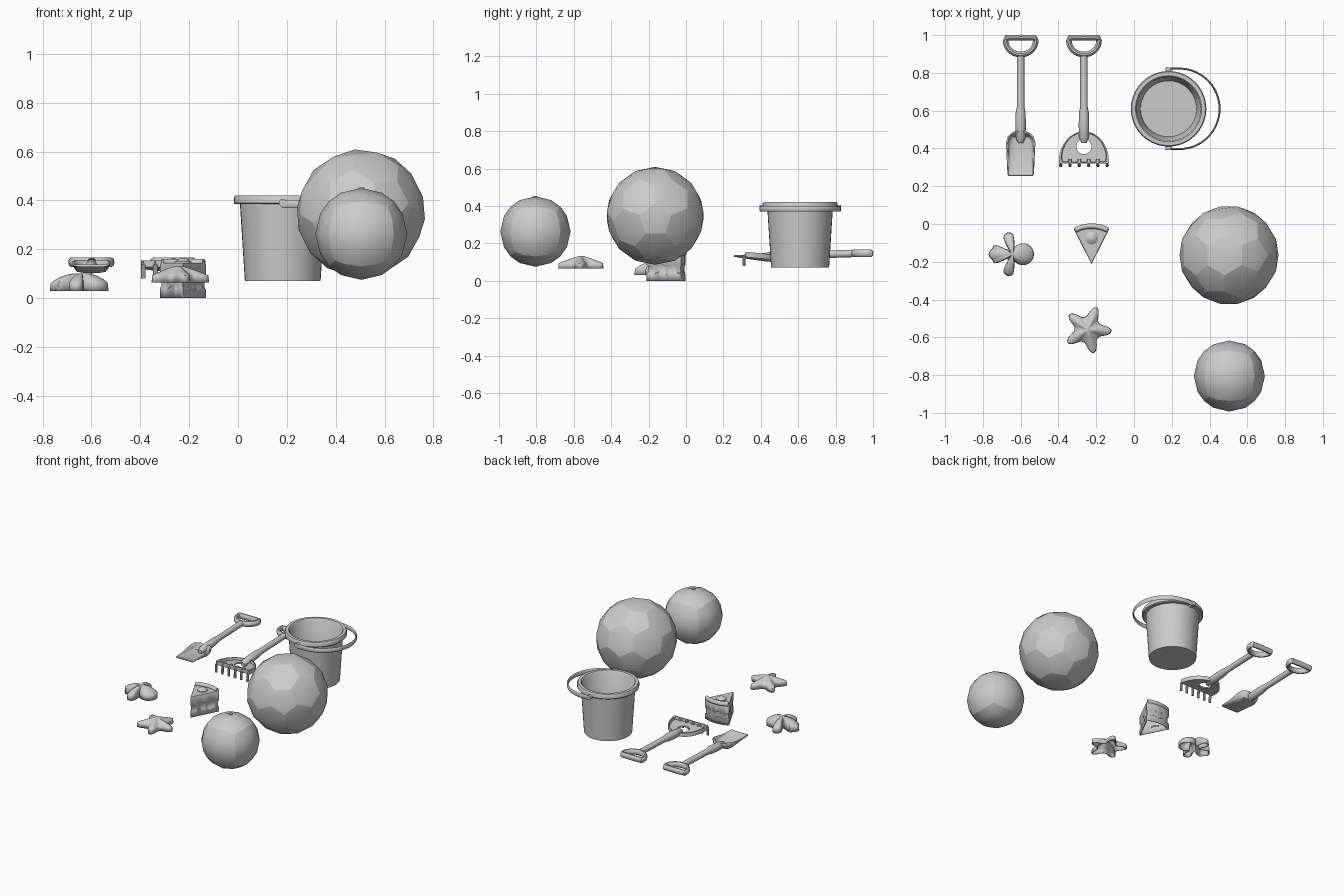
import bpy, bmesh, math
from math import sin, cos, pi, sqrt, radians
from mathutils import Matrix, Vector

cube = bpy.data.objects.get("Cube")
if cube:
    bpy.data.objects.remove(cube, do_unlink=True)

grey = bpy.data.materials.new("plain_grey")
grey.use_nodes = True
grey.diffuse_color = (0.6, 0.6, 0.6, 1)
grey.node_tree.nodes["Principled BSDF"].inputs["Base Color"].default_value = (0.6, 0.6, 0.6, 1)


def finish(name, bm, angle=40, thick=0):
    bmesh.ops.recalc_face_normals(bm, faces=bm.faces)
    me = bpy.data.meshes.new(name)
    bm.to_mesh(me)
    bm.free()
    me.materials.append(grey)
    ob = bpy.data.objects.new(name, me)
    bpy.context.collection.objects.link(ob)
    if thick:
        mod = ob.modifiers.new("thickness", 'SOLIDIFY')
        mod.thickness = thick
        mod.offset = -1
    if angle:
        bpy.ops.object.select_all(action='DESELECT')
        ob.select_set(True)
        bpy.context.view_layer.objects.active = ob
        bpy.ops.object.shade_smooth_by_angle(angle=radians(angle))
    return ob


def skin(name, rings, closed=True, cap0=False, cap1=False, loop=False, angle=40, thick=0):
    """Join rows of points into one surface."""
    bm = bmesh.new()
    rows = [[bm.verts.new(p) for p in r] for r in rings]
    n = len(rows[0])
    pairs = list(zip(rows, rows[1:])) + ([(rows[-1], rows[0])] if loop else [])
    for a, b in pairs:
        for i in range(n if closed else n - 1):
            j = (i + 1) % n
            bm.faces.new((a[i], a[j], b[j], b[i]))
    if cap0:
        bm.faces.new(rows[0])
    if cap1:
        bm.faces.new(rows[-1])
    return finish(name, bm, angle, thick)


def circle(cx, cy, z, r, n=40):
    return [(cx + r * cos(2 * pi * i / n), cy + r * sin(2 * pi * i / n), z) for i in range(n)]


def tube(name, pts, rx, rz, closed=False, n=10):
    """Sweep an oval section along a path."""
    rings = []
    m = len(pts)
    pts = [Vector(p) for p in pts]
    for i, p in enumerate(pts):
        a = pts[(i - 1) % m] if closed or i else p
        b = pts[(i + 1) % m] if closed or i < m - 1 else p
        t = (b - a).normalized()
        side = t.cross(Vector((0, 0, 1)))
        side = side.normalized() if side.length > 0.2 else Vector((1, 0, 0))
        up = side.cross(t)
        rings.append([p + side * rx * cos(2 * pi * k / n) + up * rz * sin(2 * pi * k / n) for k in range(n)])
    return skin(name, rings, cap0=not closed, cap1=not closed, loop=closed)


# Large panelled ball: truncated icosahedron with sharp seams
bm = bmesh.new()
bmesh.ops.create_icosphere(bm, subdivisions=1, radius=1)
bmesh.ops.bevel(bm, geom=bm.verts[:], offset=33.33, offset_type='PERCENT', affect='VERTICES', segments=1)


def round_ball(bm, radius, centre, turn):
    for v in bm.verts:
        v.co = v.co.normalized() * radius
    for f in bm.faces:
        f.smooth = True
    bm.transform(Matrix.Translation(centre) @ turn)


for e in bm.edges:
    e.smooth = False
bmesh.ops.poke(bm, faces=bm.faces[:])
round_ball(bm, 0.263, (0.503, -0.165, 0.347), Matrix.Rotation(radians(31.72), 4, 'Y'))
finish("large_ball", bm, angle=0)

# Small ball: six rounded panels
bm = bmesh.new()
bmesh.ops.create_cube(bm, size=2)
for e in bm.edges:
    e.smooth = False
bmesh.ops.subdivide_edges(bm, edges=bm.edges[:], cuts=3, use_grid_fill=True)
for e in bm.edges:
    on_seam = all(sum(abs(c) > 0.99 for c in v.co) >= 2 for v in e.verts)
    e.smooth = not on_seam
round_ball(bm, 0.188, (0.505, -0.805, 0.263), Matrix.Identity(4))
finish("small_ball", bm, angle=0)
skin("ball_valve", [circle(0.505, -0.805, z, 0.012, 12) for z in (0.44, 0.453)], cap1=True)

# Bucket: outside, rolled rim, inside, floor
BX, BY = 0.183, 0.61
profile = [(0.155, 0.07), (0.175, 0.385), (0.195, 0.385), (0.2, 0.39), (0.2, 0.412),
           (0.195, 0.42), (0.175, 0.42), (0.168, 0.412), (0.148, 0.08)]
skin("bucket", [circle(BX, BY, z, r) for r, z in profile], cap0=True, cap1=True)

# Bucket handle folded down to one side, with pivots
arc = [(0.24 + 0.213 * cos(a), BY + 0.213 * sin(a), 0.385)
       for a in [radians(-90 + 6 * i) for i in range(31)]]
path = [(BX, arc[0][1], 0.385)] + arc + [(BX, arc[-1][1], 0.385)]
tube("bucket_handle", path, 0.005, 0.016, n=8)
for s in (-1, 1):
    tube("handle_pivot", [(BX, BY + s * 0.18, 0.39), (BX, BY + s * 0.218, 0.39)], 0.016, 0.016, n=12)


# Shared shaft and D grip of the two tools
def tool_handle(name, x):
    rows = [(0.43, 0.014, 0.122), (0.455, 0.025, 0.125), (0.52, 0.028, 0.13), (0.59, 0.026, 0.135),
            (0.62, 0.02, 0.137), (0.89, 0.02, 0.146)]
    skin(name + "_shaft", [[(x + r * cos(a), y, z + r * sin(a)) for a in [2 * pi * k / 12 for k in range(12)]]
                           for y, r, z in rows], cap0=True, cap1=True)
    bow = [(x + 0.08 * cos(a), 0.972 + 0.075 * sin(a), 0.147) for a in [pi + pi * i / 14 for i in range(15)]]
    bar = [(x + 0.078, 0.985, 0.147), (x, 0.987, 0.147), (x - 0.078, 0.985, 0.147)]
    tube(name + "_grip", bow + bar, 0.015, 0.02, closed=True)


SX, RX = -0.6, -0.225 - 0.04
tool_handle("shovel", SX)
tool_handle("rake", RX)

# Shovel scoop: sides rise toward the back
us = [-1, -0.96, -0.88, -0.75, -0.4, 0, 0.4, 0.75, 0.88, 0.96, 1]
scoop = []
for y, w, floor, wall in [(0.255, 0.064, 0.13, 0), (0.263, 0.07, 0.127, 0.004), (0.35, 0.074, 0.114, 0.022),
                          (0.43, 0.078, 0.103, 0.045), (0.465, 0.068, 0.105, 0.05),
                          (0.482, 0.05, 0.125, 0.03), (0.492, 0.03, 0.15, 0.004)]:
    scoop.append([(SX + u * w, y, floor + wall * abs(u) ** 8) for u in us])
skin("shovel_scoop", scoop, closed=False, thick=0.008)


# Rake head: half-round plate with hole and raised lip
def rake_ring(k, lift):
    pts = []
    for i in range(48):
        a = 2 * pi * i / 48
        inner = Vector((0.04 * cos(a), 0.41 + 0.04 * sin(a)))
        outer = Vector((0.132 * cos(a), 0.335 + 0.155 * max(sin(a), -0.1)))
        p = inner.lerp(outer, k)
        pts.append((RX + p.x, p.y, 0.128 - 0.1 * (p.y - 0.31) + lift))
    return pts


skin("rake_head", [rake_ring(k, z) for k, z in [(0, 0), (1, 0), (1, 0.028), (0.88, 0.028), (0.84, 0.01), (0, 0.01)]],
     loop=True)
for i in range(6):
    x = RX - 0.123 + i * 0.0492
    tube("rake_tine", [(x, 0.345, 0.146), (x, 0.322, 0.146), (x, 0.312, 0.135), (x, 0.309, 0.08)], 0.009, 0.008, n=8)


# Hollow sand moulds: domed shells over a polar outline
def mould(name, cx, cy, radii, z0, edge, height, power):
    n = len(radii)
    rings = []
    for t, z in [(1, z0), (0.98, z0 + edge)] + [(t, None) for t in (0.93, 0.82, 0.68, 0.5, 0.3, 0.1)]:
        z = z0 + edge + height * (1 - t ** power) if z is None else z
        rings.append([(cx + t * r * cos(2 * pi * i / n), cy + t * r * sin(2 * pi * i / n), z)
                      for i, r in enumerate(radii)])
    skin(name, rings, cap1=True, angle=50, thick=0.006)


star = [0.07 + 0.057 * ((1 + cos(5 * (2 * pi * i / 80 + 0.06))) / 2) ** 1.6 for i in range(80)]
mould("star_mould", -0.245, -0.56, star, 0.065, 0.028, 0.042, 1.2)

# Creature mould: outline of round head, two fins and a lobed tail
lobes = [(0.052, 0, 0.058), (0, 0, 0.04), (-0.1, 0, 0.03)]
for s in (-1, 1):
    lobes += [(-0.022, s * 0.085, 0.031), (-0.088, s * 0.032, 0.02)]


def reach(a):
    best = 0.035
    for x, y, r in lobes:
        along, off = x * cos(a) + y * sin(a), x * sin(a) - y * cos(a)
        if abs(off) < r:
            best = max(best, along + sqrt(r * r - off * off))
    return best


raw = [reach(2 * pi * i / 96) for i in range(96)]
creature = [(raw[i - 1] + 2 * raw[i] + raw[(i + 1) % 96]) / 4 for i in range(96)]
mould("creature_mould", -0.64, -0.16, creature, 0.03, 0.03, 0.042, 2.5)

# Cake slice mould: wedge with wavy layers, hollow below
tip, A = Vector((-0.225, -0.212)), radians(27)
back = [tip + 0.208 * Vector((sin(-A + 2 * A * i / 12), cos(-A + 2 * A * i / 12))) for i in range(13)]
side = [tip.lerp(back[0], i / 12) for i in range(12)]
other = [back[-1].lerp(tip, i / 12) for i in range(1, 12)]
wedge, mid = side + back + other, Vector((-0.225, -0.075))
layers = [(0, 1, 0), (0.04, 1, 0.006), (0.045, 0.93, 0.006), (0.08, 0.93, 0.009),
          (0.086, 1, 0.009), (0.138, 1, 0), (0.144, 0.95, 0), (0.144, 0.5, 0)]
skin("cake_mould", [[(*mid.lerp(p, s), z + w * sin(i * pi / 2.5)) for i, p in enumerate(wedge)]
                    for z, s, w in layers], cap1=True, thick=0.005)
tube("cake_crust", [(*mid.lerp(p, 0.9), 0.146) for p in back], 0.014, 0.016)
skin("cake_topping", [circle(-0.225, -0.075, z, r, 14) for r, z in
                      [(0.034, 0.14), (0.034, 0.149), (0.022, 0.157), (0.008, 0.165)]], cap1=True)
